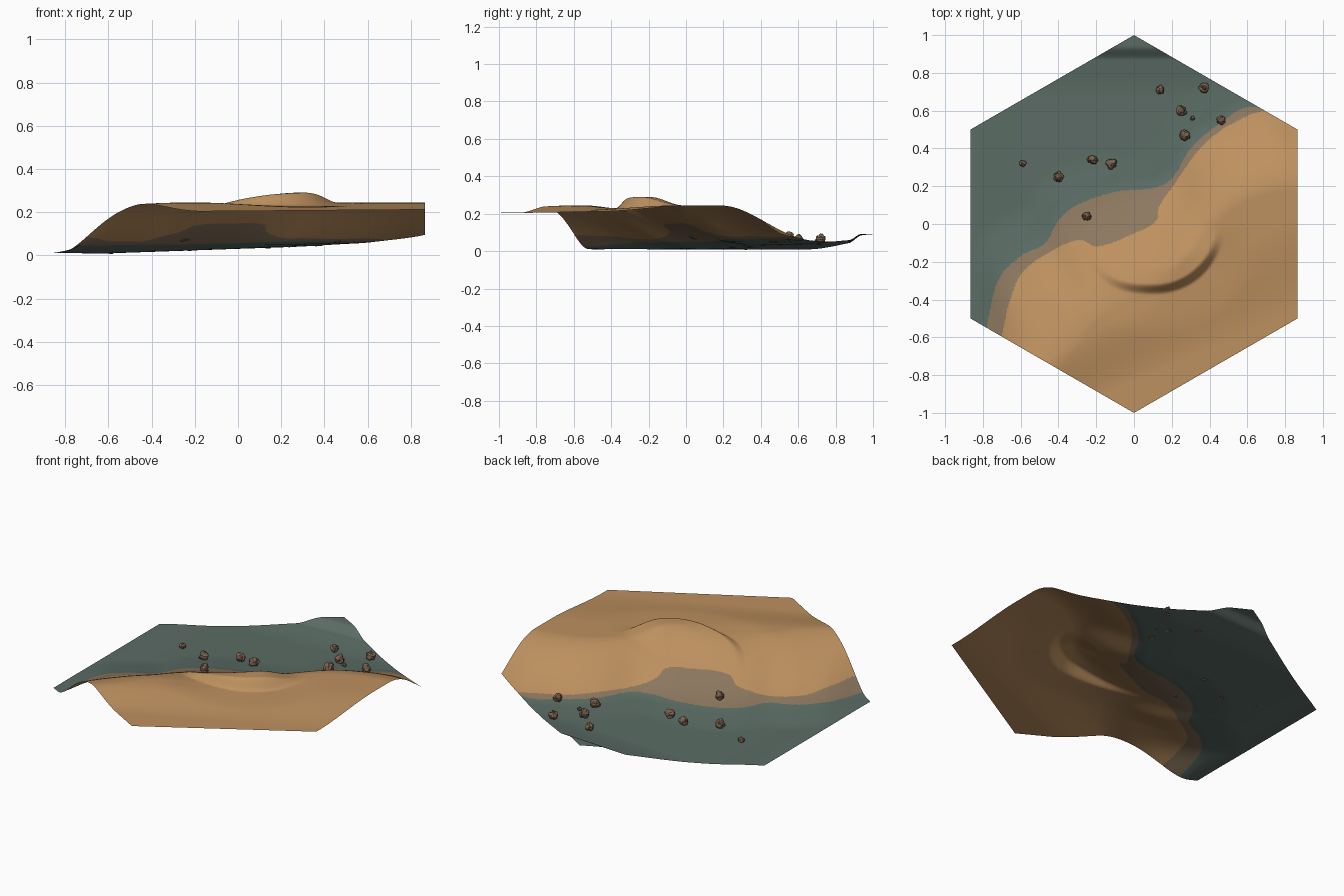
import bpy, bmesh, math, random
from mathutils import Vector, noise

random.seed(4)
if "Cube" in bpy.data.objects:
    bpy.data.objects.remove(bpy.data.objects["Cube"])


def material(name, rgb):
    mat = bpy.data.materials.new(name)
    mat.use_nodes = True
    mat.diffuse_color = (*rgb, 1)
    mat.node_tree.nodes["Principled BSDF"].inputs["Base Color"].default_value = (*rgb, 1)
    return mat


lowland = material("grey green lowland", (0.105, 0.150, 0.130))
beach = material("wet brown sand", (0.265, 0.187, 0.115))
sand = material("dry sand", (0.510, 0.281, 0.115))
stone = material("brown stone", (0.205, 0.128, 0.080))

# Curves across the tile: p runs along the shore, q runs from sand to lowland
OUTER_SHORE = [(-1, -.13), (-.945, -.078), (-.774, .1), (-.605, .153), (-.457, .148),
               (-.336, .217), (-.21, .237), (0, .197), (.182, .115), (.293, .108),
               (.46, .196), (.655, .234), (.847, .227), (1, .06)]
INNER_SHORE = [(-1, -.25), (-.901, -.161), (-.805, -.055), (-.655, .066), (-.465, .095),
               (-.29, .07), (-.233, -.004), (-.025, -.043), (.114, -.043), (.158, .013),
               (.268, .065), (.503, .171), (.693, .2), (.924, .16), (1, .03)]
BROW = [(-1, -.52), (-.75, -.48), (-.4, -.35), (0, -.35), (.3, -.24), (.6, -.2), (1, -.34)]


def along(points, p):
    """Smooth curve value at p."""
    i = 0
    while i < len(points) - 2 and p > points[i + 1][0]:
        i += 1

    def slope(k):
        a, b = points[max(k - 1, 0)], points[min(k + 1, len(points) - 1)]
        return (b[1] - a[1]) / (b[0] - a[0])

    (x0, y0), (x1, y1) = points[i], points[i + 1]
    w = x1 - x0
    t = min(max((p - x0) / w, 0), 1)
    s = t * t * (3 - 2 * t)
    return (y0 + (y1 - y0) * s + w * slope(i) * t * (1 - t) ** 2
            - w * slope(i + 1) * t * t * (1 - t))


def smooth(t):
    t = min(max(t, 0), 1)
    return t * t * (3 - 2 * t)


TURN = math.radians(30)


def shore_frame(x, y):
    return (x * math.cos(TURN) + y * math.sin(TURN),
            y * math.cos(TURN) - x * math.sin(TURN))


def dune(x, y):
    """Crescent dune with a gentle inner slope and a steep outer face."""
    dx, dy = x - .11, y
    r, angle = math.hypot(dx, dy), math.degrees(math.atan2(dy, dx))
    crest = .315 + .04 * smooth((-angle - 90) / 50)
    tall = smooth((angle + 165) / 115) * smooth(-angle / 50)
    if r < crest:
        return .046 * tall * smooth((r - .04) / .22)
    drop = smooth((r - crest) / .06)
    trough = drop * (1 - smooth((r - crest - .06) / .22))
    reach = smooth((angle + 165) / 55) * smooth(-angle / 40)
    return .046 * tall * (1 - drop) - .014 * trough * reach


def height(x, y):
    p, q = shore_frame(x, y)
    outer, brow = along(OUTER_SHORE, p), along(BROW, p)
    low = .03 + .035 * x + .01 * smooth((-x - .6) / .25)
    # raised back corner with a small step
    low += .03 * smooth((y - .68) / .3) + .03 * smooth((y - .87) / .07)
    # gentle rise towards the shore
    low += .02 * (1 - x) * smooth((outer + .25 - q) / .28) * smooth((p + 1) / .3)
    high = .244 - (.039 - .008 * x) * smooth((-q - .39) / (.38 + .12 * p))
    toe = outer + .065
    rise = smooth((toe - q) / (toe - brow))
    return max(low + (high - low) * rise + dune(x, y) * rise, 0)


def add_object(name, bm, mats):
    mesh = bpy.data.meshes.new(name)
    bm.to_mesh(mesh)
    bm.free()
    for mat in mats:
        mesh.materials.append(mat)
    obj = bpy.data.objects.new(name, mesh)
    bpy.context.collection.objects.link(obj)


# Hexagonal ground sheet, coloured by its place across the shore
N = 120
bm = bmesh.new()
grid = {}
for a in range(-N, N + 1):
    for b in range(max(-N, -N - a), min(N, N - a) + 1):
        x, y = b * math.sqrt(3) / 2 / N, (a + b / 2) / N
        grid[a, b] = bm.verts.new((x, y, height(x, y)))
for a, b in list(grid):
    for keys in (((a, b), (a, b + 1), (a + 1, b)),
                 ((a + 1, b - 1), (a, b), (a + 1, b))):
        if all(k in grid for k in keys):
            face = bm.faces.new([grid[k] for k in keys])
            face.normal_update()
            if face.normal.z < 0:
                face.normal_flip()
            face.smooth = True
            c = face.calc_center_median()
            p, q = shore_frame(c.x, c.y)
            if q < along(INNER_SHORE, p):
                face.material_index = 2
            elif q < along(OUTER_SHORE, p):
                face.material_index = 1
add_object("ground", bm, [lowland, beach, sand])

# Scattered stones resting on the ground: position and radius
STONES = [(.14, .71, .024), (.37, .72, .028), (.25, .6, .025), (.31, .56, .012),
          (.46, .55, .026), (.27, .47, .025), (-.59, .32, .018), (-.4, .25, .025),
          (-.22, .34, .025), (-.12, .32, .027), (-.25, .04, .024)]
for n, (x, y, r) in enumerate(STONES):
    bm = bmesh.new()
    bmesh.ops.create_icosphere(bm, subdivisions=3, radius=1)
    shift = Vector((n * 7.3, n * 3.1, n))
    stretch = [random.uniform(.85, 1.1) for _ in range(3)]
    for v in bm.verts:
        lump = 1 + .4 * noise.noise(v.co * 1.6 + shift)
        v.co = Vector([c * s * lump * r for c, s in zip(v.co, stretch)])
        v.co += Vector((x, y, height(x, y) + r * .7))
        v.co.z = max(v.co.z, height(v.co.x, v.co.y) - .003)
    add_object(f"stone_{n + 1}", bm, [stone])
